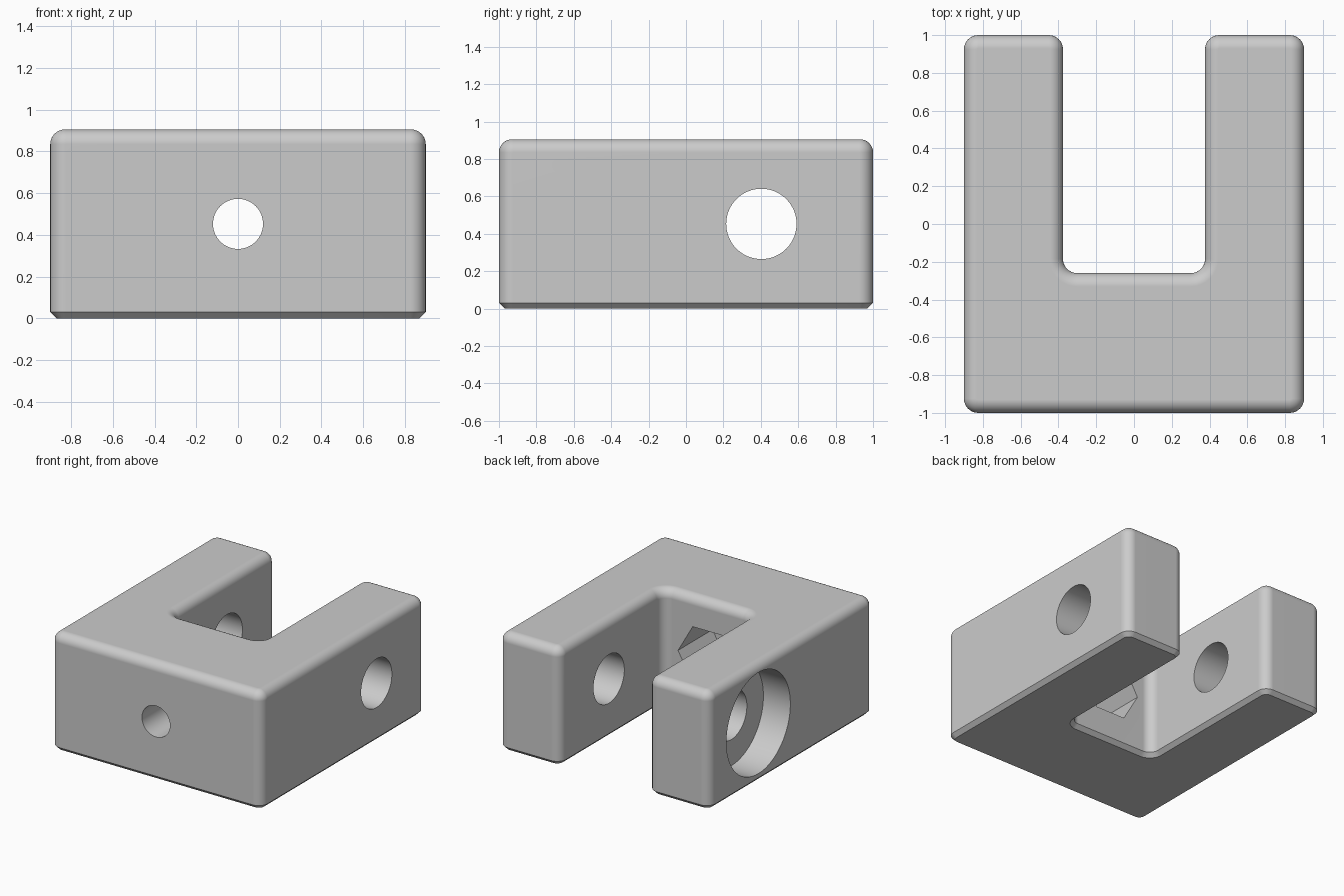
import bpy
import bmesh
from math import pi, sin, cos, radians
from mathutils import Vector

if "Cube" in bpy.data.objects:
    bpy.data.objects.remove(bpy.data.objects["Cube"])

HALF_W, HALF_L, HEIGHT = 0.9, 1.0, 0.905
SLOT_W, SLOT_END = 0.376, -0.26
CORNER, FILLET, CHAMFER = 0.075, 0.07, 0.03
MID = HEIGHT / 2
PIN_Y = 0.403
STEPS = 8

grey = bpy.data.materials.new("plain grey")
grey.use_nodes = True
grey.diffuse_color = (0.6, 0.6, 0.6, 1)
grey.node_tree.nodes["Principled BSDF"].inputs["Base Color"].default_value = grey.diffuse_color


def loft(name, rings):
    """Closed solid through a stack of rings with equal point counts."""
    bm = bmesh.new()
    loops = [[bm.verts.new(p) for p in ring] for ring in rings]
    n = len(loops[0])
    for a, b in zip(loops, loops[1:]):
        for i in range(n):
            j = (i + 1) % n
            bm.faces.new((a[i], a[j], b[j], b[i]))
    bm.faces.new(loops[0][::-1])
    bm.faces.new(loops[-1])
    bmesh.ops.recalc_face_normals(bm, faces=bm.faces)
    mesh = bpy.data.meshes.new(name)
    bm.to_mesh(mesh)
    bm.free()
    mesh.materials.append(grey)
    obj = bpy.data.objects.new(name, mesh)
    bpy.context.collection.objects.link(obj)
    return obj


def outline(inset, z):
    """U-shaped outline with rounded corners, moved inward by inset."""
    half = [(HALF_W, -HALF_L), (HALF_W, HALF_L), (SLOT_W, HALF_L), (SLOT_W, SLOT_END)]
    pts = [Vector(p) for p in half + [(-x, y) for x, y in reversed(half)]]
    ring = []
    for i, p in enumerate(pts):
        d_in = (p - pts[i - 1]).normalized()
        d_out = (pts[(i + 1) % len(pts)] - p).normalized()
        turn = 1 if d_in.cross(d_out) > 0 else -1
        centre = p + (d_out - d_in) * CORNER
        n_in, n_out = Vector((d_in.y, -d_in.x)), Vector((d_out.y, -d_out.x))
        for k in range(STEPS + 1):
            a = k / STEPS * pi / 2
            q = centre + (n_in * cos(a) + n_out * sin(a)) * (turn * CORNER - inset)
            ring.append((q.x, q.y, z))
    return ring


# Body: chamfered underside, straight walls, rounded top edge
rings = [outline(CHAMFER, 0), outline(0, CHAMFER)]
for k in range(STEPS + 1):
    a = k / STEPS * pi / 2
    rings.append(outline(FILLET * (1 - cos(a)), HEIGHT - FILLET * (1 - sin(a))))
body = loft("clevis_body", rings)
bpy.context.view_layer.objects.active = body
body.select_set(True)


def bore(name, axis, start, end, radius, sides=64):
    """Cut a horizontal round or many-sided hole through the body."""
    def ring(along):
        circle = [(radius * cos(2 * pi * k / sides), MID + radius * sin(2 * pi * k / sides))
                  for k in range(sides)]
        if axis == "x":
            return [(along, PIN_Y + u, z) for u, z in circle]
        return [(u, along, z) for u, z in circle]
    cutter = loft(name, [ring(start), ring(end)])
    cutter.hide_render = True
    mod = body.modifiers.new(name, "BOOLEAN")
    mod.operation, mod.solver, mod.object = "DIFFERENCE", "EXACT", cutter
    bpy.ops.object.modifier_apply(modifier=name)
    bpy.data.objects.remove(cutter)


# Cross pin hole with a wide recess on one arm, front bolt hole with a hex pocket
bore("pin_hole", "x", -1.2, 1.2, 0.188)
bore("pin_head_recess", "x", -1.2, -HALF_W + 0.23, 0.39)
bore("bolt_hole", "y", -1.2, SLOT_END + 0.2, 0.12)
bore("hex_nut_pocket", "y", SLOT_END - 0.42, SLOT_END + 0.2, 0.25, sides=6)

# Smooth fillets and bores, crisp flat faces
bpy.ops.object.shade_smooth_by_angle(angle=radians(30))
weighted = body.modifiers.new("flat_faces", "WEIGHTED_NORMAL")
weighted.keep_sharp = True
